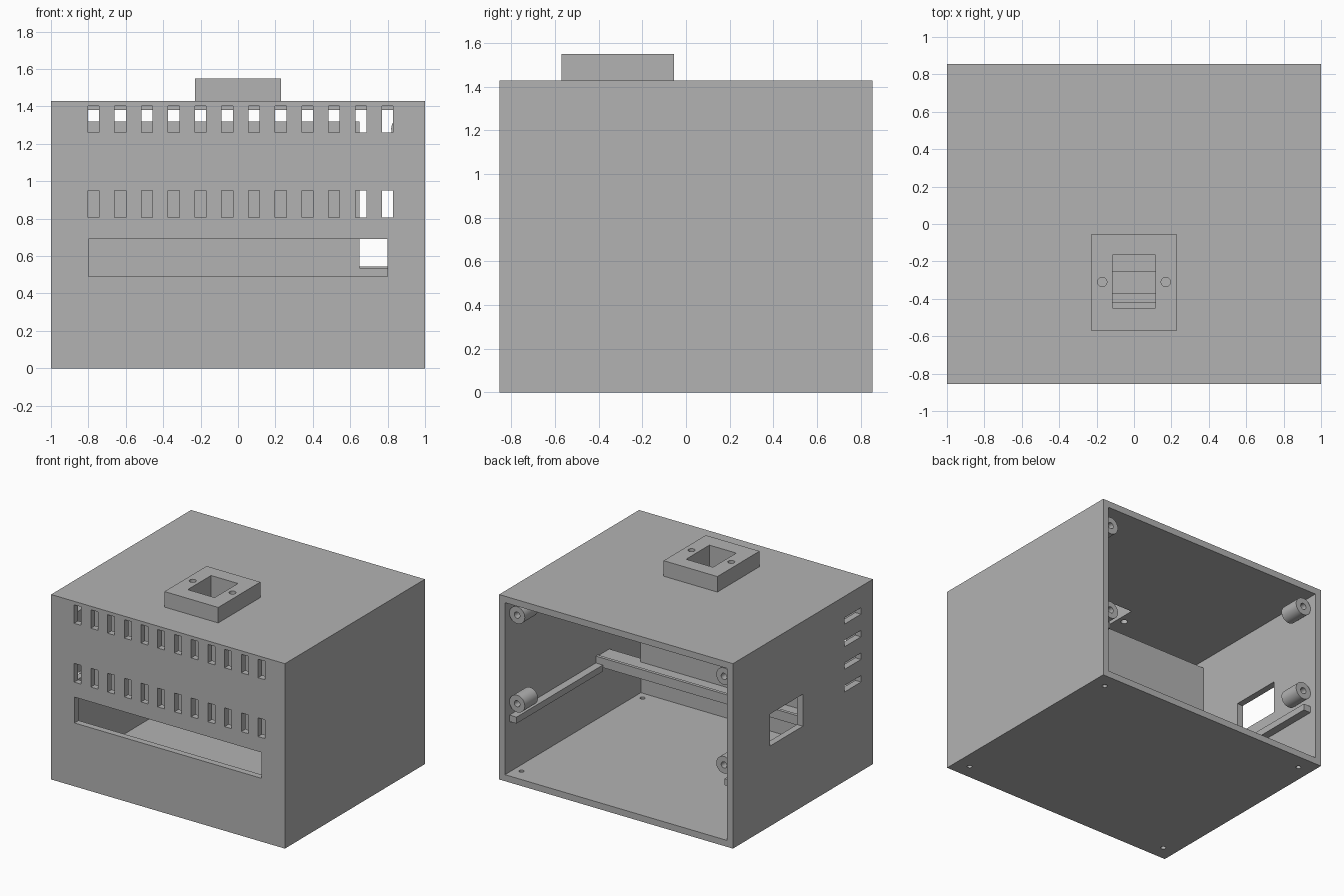
import bpy, bmesh, math
from mathutils import Matrix, Vector

cube = bpy.data.objects.get("Cube")
if cube:
    bpy.data.objects.remove(cube, do_unlink=True)

grey = bpy.data.materials.new("plain_grey")
grey.use_nodes = True
colour = (0.45, 0.45, 0.45, 1)
grey.diffuse_color = colour
grey.node_tree.nodes["Principled BSDF"].inputs["Base Color"].default_value = colour

# Overall sizes
W, D, H, T = 1.0, 0.855, 1.43, 0.05
IX, IY = W - T, D - T


def add_box(bm, x0, x1, y0, y1, z0, z1):
    size = Vector((x1 - x0, y1 - y0, z1 - z0))
    mid = Vector((x0 + x1, y0 + y1, z0 + z1)) / 2
    bmesh.ops.create_cube(bm, size=1, matrix=Matrix.Translation(mid) @ Matrix.Diagonal(size).to_4x4())


def add_rod(bm, centre, radius, length, axis="Z", sides=32):
    turn = Matrix.Rotation(math.pi / 2, 4, "X") if axis == "Y" else Matrix.Identity(4)
    bmesh.ops.create_cone(bm, cap_ends=True, segments=sides, radius1=radius, radius2=radius,
                          depth=length, matrix=Matrix.Translation(centre) @ turn)


def finish(bm, name):
    mesh = bpy.data.meshes.new(name)
    bm.to_mesh(mesh)
    bm.free()
    obj = bpy.data.objects.new(name, mesh)
    bpy.context.collection.objects.link(obj)
    mesh.materials.append(grey)
    return obj


def box(name, *limits):
    bm = bmesh.new()
    add_box(bm, *limits)
    return finish(bm, name)


def cut(obj, cutter):
    mod = obj.modifiers.new("cut", "BOOLEAN")
    mod.operation, mod.solver, mod.object = "DIFFERENCE", "EXACT", cutter
    graph = bpy.context.evaluated_depsgraph_get()
    mesh = bpy.data.meshes.new_from_object(obj.evaluated_get(graph))
    obj.modifiers.clear()
    obj.data = mesh


def smooth(obj):
    bpy.ops.object.select_all(action="DESELECT")
    obj.select_set(True)
    bpy.context.view_layer.objects.active = obj
    bpy.ops.object.shade_smooth_by_angle(angle=math.radians(30))


# Case shell, open at the back
shell = box("case_shell", -W, W, -D, D, 0, H)
cavity = box("cavity_cutter", -IX, IX, -IY, D + 0.1, T, H - T)
cut(shell, cavity)

# Raised mounting block on the lid
block = box("top_mounting_block", -0.23, 0.23, -0.57, -0.055, H, 1.55)

# All openings through the walls
bm = bmesh.new()
outer, inner = D + 0.05, IY - 0.001
for i in range(12):                                   # two rows of front vents
    x = -0.803 + i * 0.143
    for z0, z1 in ((1.26, 1.403), (0.805, 0.95)):
        add_box(bm, x, x + 0.06, -outer, -inner, z0, z1)
add_box(bm, -0.8, 0.8, -outer, -inner, 0.49, 0.69)    # front window
for i in range(4):                                    # side vents
    z = 1.215 - i * 0.175
    add_box(bm, -W - 0.05, -IX + 0.02, -0.71, -0.51, z, z + 0.05)
add_box(bm, -W - 0.05, -IX + 0.02, 0, 0.4, 0.62, 0.867)   # side socket hole
add_box(bm, -0.115, 0.115, -0.45, -0.165, 1.34, 1.6)  # lid opening
for side in (-1, 1):
    add_rod(bm, (side * 0.17, -0.31, 1.47), 0.025, 0.3)   # lid screw holes
    for y in (-0.74, 0.74):
        add_rod(bm, (side * 0.89, y, 0), 0.018, 0.2)      # floor screw holes
openings = finish(bm, "openings_cutter")
for obj in (shell, block):
    cut(obj, openings)
    smooth(obj)

# Inner divider and the shelf it stands on
box("inner_divider", -IX, 0.65, -0.42, -0.37, 0.535, 1.32)
box("divider_shelf", -IX, IX, -0.42, -0.28, 0.47, 0.535)
box("shelf_lip", -IX, IX, -0.28, -0.255, 0.47, 0.543)

# Side rails and screw bosses for the rear cover
bosses = bmesh.new()
holes = bmesh.new()
for side, name in ((1, "left"), (-1, "right")):
    x0, x1 = sorted((side * 0.89, side * IX))
    box(name + "_rail", x0, x1, -0.255, 0.8, 0.44, 0.49)
    for z in (0.595, 1.28):
        add_rod(bosses, (side * 0.885, 0.72, z), 0.066, 0.16, "Y")
        add_rod(holes, (side * 0.885, 0.78, z), 0.024, 0.2, "Y")
boss_obj = finish(bosses, "rear_screw_bosses")
hole_obj = finish(holes, "boss_hole_cutter")
cut(boss_obj, hole_obj)
smooth(boss_obj)

# Remove the cutters
for helper in (cavity, openings, hole_obj):
    bpy.data.objects.remove(helper, do_unlink=True)
